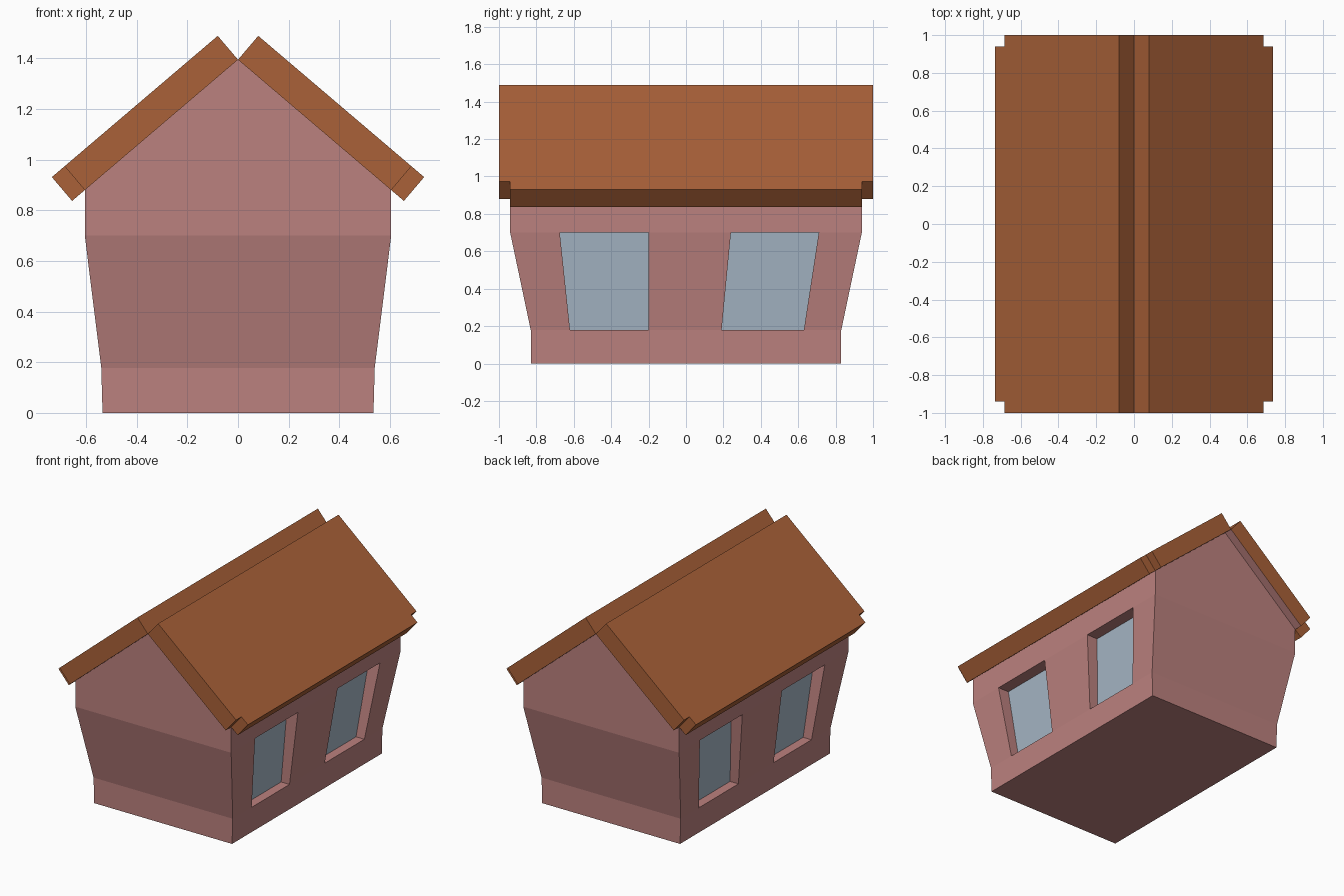
import bpy, bmesh
from mathutils import Vector

if "Cube" in bpy.data.objects:
    bpy.data.objects.remove(bpy.data.objects["Cube"])


def material(name, rgb):
    m = bpy.data.materials.new(name)
    m.diffuse_color = (*rgb, 1)
    m.use_nodes = True
    m.node_tree.nodes["Principled BSDF"].inputs["Base Color"].default_value = m.diffuse_color
    return m


PINK = material("pink_plaster", (0.50, 0.22, 0.21))
BROWN = material("brown_roof", (0.40, 0.12, 0.04))
GLASS = material("window_glass", (0.38, 0.47, 0.56))


def face(bm, pts, out, mat=0):
    """Add a face whose normal points along the direction 'out'."""
    f = bm.faces.new([bm.verts.new(p) for p in pts])
    f.normal_update()
    if f.normal.dot(Vector(out)) < 0:
        f.normal_flip()
    f.material_index = mat


def finish(bm, name, mats):
    bmesh.ops.remove_doubles(bm, verts=bm.verts, dist=0.0005)
    me = bpy.data.meshes.new(name)
    bm.to_mesh(me)
    bm.free()
    for m in mats:
        me.materials.append(m)
    bpy.context.collection.objects.link(bpy.data.objects.new(name, me))


# Wall tiers: half width, half depth, height
TIERS = [(0.535, 0.83, 0), (0.54, 0.83, 0.178), (0.605, 0.94, 0.70), (0.605, 0.94, 0.88)]
RIDGE = 1.395
# Y divisions of the sloping side band; segments 1 and 3 are windows
LOW = [-0.83, -0.62, -0.20, 0.19, 0.63, 0.83]
HIGH = [-0.94, -0.675, -0.20, 0.24, 0.71, 0.94]
DEPTH_LOW, DEPTH_HIGH = 0.065, 0.085

walls = bmesh.new()
x0, y0, _ = TIERS[0]
face(walls, [(-x0, -y0, 0), (x0, -y0, 0), (x0, y0, 0), (-x0, y0, 0)], (0, 0, -1))

for s in (-1, 1):
    # Gable ends, rising to the ridge
    for (xa, ya, za), (xb, yb, zb) in zip(TIERS, TIERS[1:]):
        face(walls, [(-xa, s * ya, za), (xa, s * ya, za), (xb, s * yb, zb), (-xb, s * yb, zb)], (0, s, 0))
    xt, yt, zt = TIERS[3]
    face(walls, [(-xt, s * yt, zt), (xt, s * yt, zt), (0, s * yt, RIDGE)], (0, s, 0))

    # Side walls: each tier split at the window edges
    for t, rows in ((0, (LOW, LOW)), (1, (LOW, HIGH)), (2, (HIGH, HIGH))):
        (xa, _, za), (xb, _, zb) = TIERS[t], TIERS[t + 1]
        for i in range(5):
            quad = [(s * xa, rows[0][i], za), (s * xa, rows[0][i + 1], za),
                    (s * xb, rows[1][i + 1], zb), (s * xb, rows[1][i], zb)]
            if t != 1 or i not in (1, 3):
                face(walls, quad, (s, 0, 0))
                continue
            # Window recess and its pane
            ins = [(p[0] - s * d, p[1], p[2]) for p, d in
                   zip(quad, (DEPTH_LOW, DEPTH_LOW, DEPTH_HIGH, DEPTH_HIGH))]
            centre = sum((Vector(p) for p in quad + ins), Vector()) / 8
            for k in range(4):
                n = (k + 1) % 4
                ring = [quad[k], quad[n], ins[n], ins[k]]
                mid = sum((Vector(p) for p in ring), Vector()) / 4
                face(walls, ring, centre - mid)
            pane = bmesh.new()
            face(pane, ins, (s, 0, 0))
            finish(pane, f"window_{'right' if s > 0 else 'left'}_{'front' if i == 1 else 'back'}", [GLASS])
finish(walls, "walls", [PINK])

# Roof slabs: outline in (slope fraction, y) with notched eave corners
EAVE = 1.083
OUTLINE = [(0, -1), (1, -1), (1, -0.94), (EAVE, -0.94), (EAVE, 0.94), (1, 0.94), (1, 1), (0, 1)]
for s in (-1, 1):
    up = Vector((s * 0.08, 0, 0.094))

    def at(f, y):
        return Vector((s * 0.605 * f, y, RIDGE - 0.515 * f))

    roof = bmesh.new()
    base = [at(*p) for p in OUTLINE]
    face(roof, [p + up for p in base], up)
    slope = at(1, 0) - at(0, 0)
    for k in range(8):
        a, b = base[k], base[(k + 1) % 8]
        # outward direction of this edge, within the roof plane
        dy = b.y - a.y
        out = (slope if dy > 0 else -slope) if abs(dy) > 1e-5 else Vector((0, a.y, 0))
        # notch steps and gable ends face away along y; eave and ridge along the slope
        face(roof, [a, b, b + up, a + up], out)
    # Undersides: gable overhangs (plastered) and the eave strip
    for e in (-1, 1):
        face(roof, [at(0, e * 0.94), at(1, e * 0.94), at(1, e), at(0, e)], -up, 1)
    face(roof, [at(1, -0.94), at(EAVE, -0.94), at(EAVE, 0.94), at(1, 0.94)], -up)
    finish(roof, "roof_right" if s > 0 else "roof_left", [BROWN, PINK])
